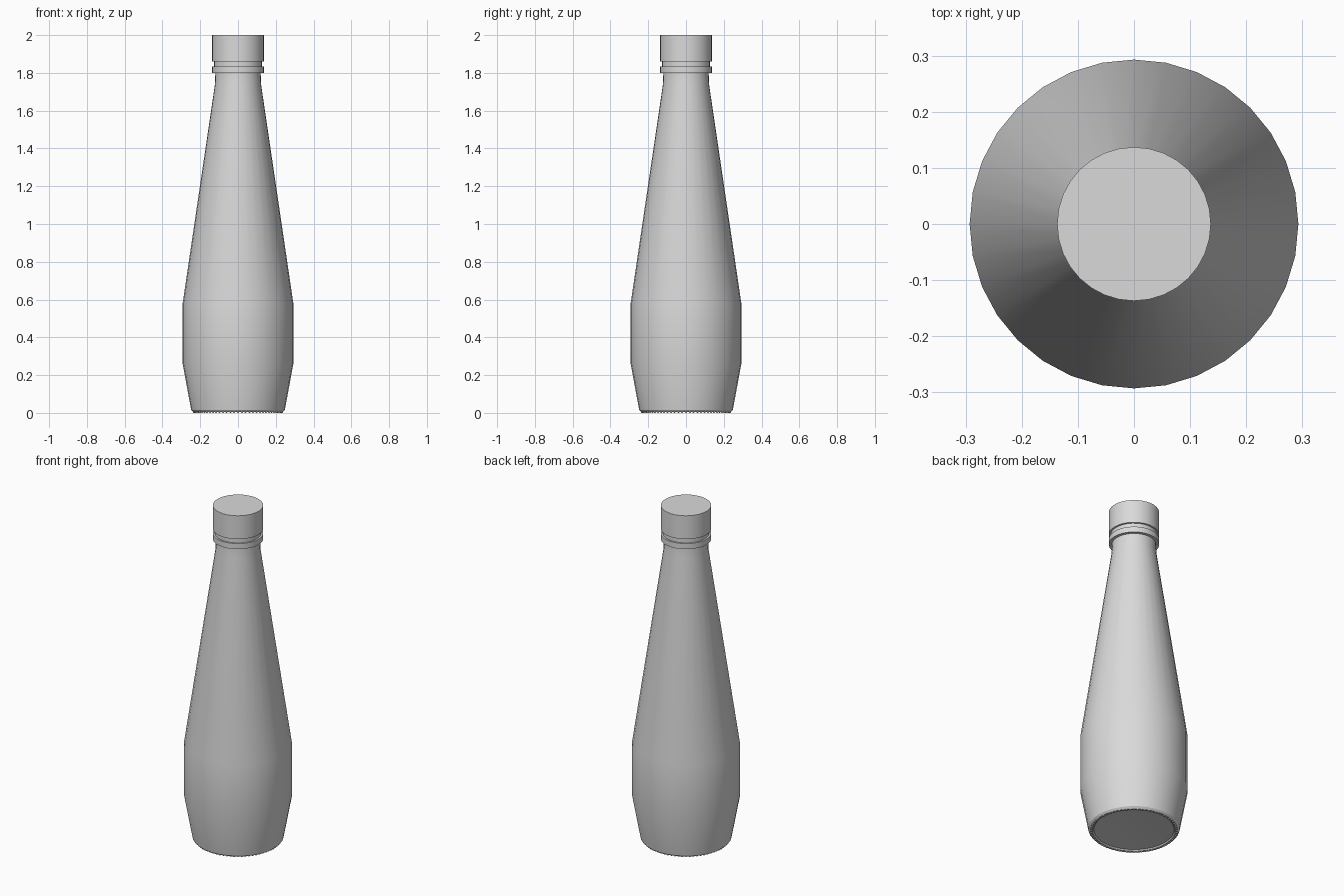
import bpy, bmesh, math
from mathutils import Matrix

SIDES = 32
BEADS = 72

cube = bpy.data.objects.get("Cube")
if cube:
    bpy.data.objects.remove(cube, do_unlink=True)

grey = bpy.data.materials.new("plain grey")
grey.use_nodes = True
colour = (0.7, 0.7, 0.7, 1)
grey.diffuse_color = colour
grey.node_tree.nodes["Principled BSDF"].inputs["Base Color"].default_value = colour


def finish(name, bm):
    """Turn a bmesh into a smooth-shaded object with sharp edges kept."""
    bmesh.ops.recalc_face_normals(bm, faces=bm.faces)
    mesh = bpy.data.meshes.new(name)
    bm.to_mesh(mesh)
    bm.free()
    mesh.materials.append(grey)
    obj = bpy.data.objects.new(name, mesh)
    bpy.context.collection.objects.link(obj)
    bpy.ops.object.select_all(action='DESELECT')
    obj.select_set(True)
    bpy.context.view_layer.objects.active = obj
    bpy.ops.object.shade_smooth_by_angle(angle=math.radians(30))
    return obj


def lathe(name, profile):
    """Spin a (radius, height) profile round z; ends on the axis close it."""
    bm = bmesh.new()
    verts = [bm.verts.new((r, 0, z)) for r, z in profile]
    edges = [bm.edges.new(pair) for pair in zip(verts, verts[1:])]
    bmesh.ops.spin(bm, geom=verts + edges, cent=(0, 0, 0), axis=(0, 0, 1),
                   angle=math.tau, steps=SIDES, use_merge=True)
    bmesh.ops.remove_doubles(bm, verts=bm.verts, dist=1e-4)
    return finish(name, bm)


# Bottle: shallow hollow base, foot, belly, long shoulder, neck and neck ring
lathe("bottle", [
    (0, 0.025), (0.218, 0.012), (0.225, 0.005), (0.238, 0.005), (0.248, 0.016),
    (0.293, 0.26), (0.293, 0.58), (0.122, 1.74), (0.12, 1.80),
    (0.137, 1.80), (0.137, 1.833), (0.127, 1.833), (0.127, 1.87), (0, 1.87),
])

# Screw cap
lathe("cap", [(0, 1.86), (0.137, 1.86), (0.137, 2.0), (0, 2.0)])

# Ring of small grip beads under the foot
bm = bmesh.new()
for i in range(BEADS):
    place = (Matrix.Rotation(math.tau * i / BEADS, 4, 'Z')
             @ Matrix.Translation((0.232, 0, 0.006)))
    bmesh.ops.create_uvsphere(bm, u_segments=8, v_segments=6,
                              radius=0.006, matrix=place)
finish("base_beads", bm)
